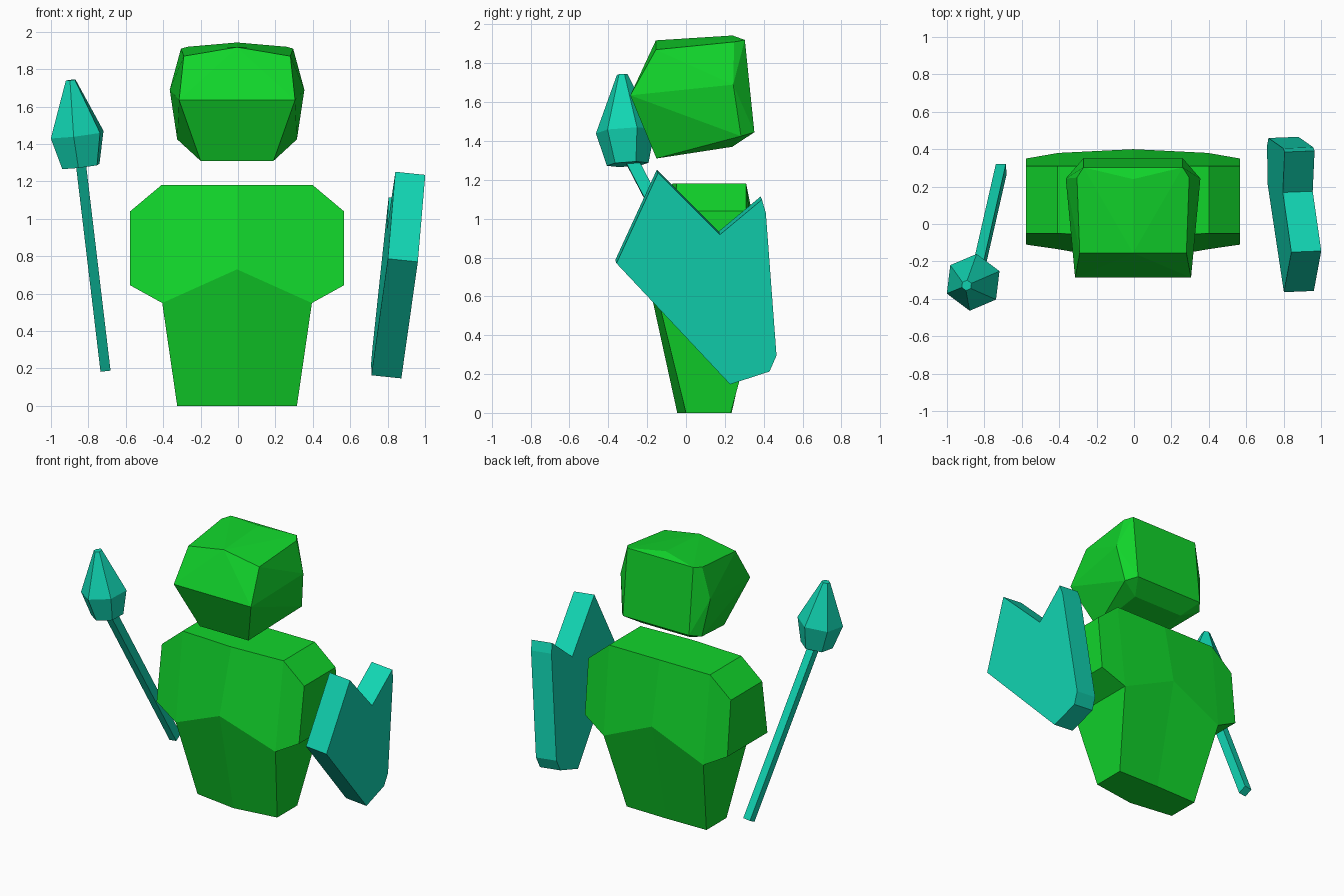
import bpy, bmesh
from math import cos, sin, radians
from mathutils import Vector, Matrix

if "Cube" in bpy.data.objects:
    bpy.data.objects.remove(bpy.data.objects["Cube"])


def material(name, rgb):
    m = bpy.data.materials.new(name)
    m.diffuse_color = (*rgb, 1)
    m.use_nodes = True
    m.node_tree.nodes["Principled BSDF"].inputs["Base Color"].default_value = m.diffuse_color
    return m


GREEN = material("green", (0.0056, 0.66, 0.024))
TEAL = material("teal", (0.0056, 0.66, 0.445))
MID = -0.005  # symmetry plane of the figure


def finish(name, bm, mat, x=0):
    bmesh.ops.recalc_face_normals(bm, faces=bm.faces[:])
    me = bpy.data.meshes.new(name)
    bm.to_mesh(me)
    bm.free()
    me.materials.append(mat)
    ob = bpy.data.objects.new(name, me)
    ob.location.x = x
    bpy.context.collection.objects.link(ob)
    return ob


def hull(name, points, mat, x=0):
    bm = bmesh.new()
    for p in points:
        bm.verts.new(p)
    bmesh.ops.convex_hull(bm, input=bm.verts[:])
    bmesh.ops.delete(bm, geom=[v for v in bm.verts if not v.link_faces], context='VERTS')
    bmesh.ops.dissolve_limit(bm, angle_limit=radians(2), verts=bm.verts[:], edges=bm.edges[:])
    return finish(name, bm, mat, x)


# Head: faceted block, half the corners mirrored
half = [(0.31, -0.287, 1.635), (0.285, -0.155, 1.87), (0, -0.155, 1.918), (0.195, -0.152, 1.31),
        (0.36, 0.243, 1.69), (0.30, 0.248, 1.91), (0, 0.24, 1.943), (0.32, 0.283, 1.425),
        (0.195, 0.238, 1.37), (0.265, 0.303, 1.92), (0.265, 0.352, 1.445)]
hull("head", half + [(-x, y, z) for x, y, z in half if x], GREEN, MID)

# Torso: right half outline as (x, z, front y, back y), mirrored
outline = [(0, 1.18, -0.07, 0.31), (0.405, 1.18, -0.05, 0.31), (0.572, 1.04, -0.05, 0.31),
           (0.572, 0.645, -0.11, 0.35), (0.40, 0.55, -0.135, 0.38), (0.32, 0, 0, 0.23),
           (0, 0, -0.045, 0.235), (0, 0.73, -0.205, 0.40)]
bm = bmesh.new()
front = [bm.verts.new((x, f, z)) for x, z, f, b in outline]
back = [bm.verts.new((x, b, z)) for x, z, f, b in outline]
for side in (front, back):
    for quad in ((0, 1, 4, 7), (1, 2, 3, 4), (7, 4, 5, 6)):
        bm.faces.new([side[i] for i in quad])
for i in range(6):
    bm.faces.new((front[i], front[i + 1], back[i + 1], back[i]))
bmesh.ops.mirror(bm, geom=bm.verts[:] + bm.edges[:] + bm.faces[:],
                 matrix=Matrix.Identity(4), merge_dist=0.001, axis='X')
bmesh.ops.remove_doubles(bm, verts=bm.verts[:], dist=0.001)
finish("torso", bm, GREEN, MID)

# Mace head: three hexagonal rings along a leaning axis
rings = [((-0.84, -0.30, 1.28), 0.108), ((-0.86, -0.312, 1.45), 0.153), ((-0.895, -0.328, 1.742), 0.028)]
points = []
for (cx, cy, cz), r in rings:
    for k in range(6):
        a = radians(23 + 60 * k)
        dx, dy = r * cos(a), r * sin(a)
        points.append((cx + dx, cy + dy, cz + 0.12 * dx + 0.06 * dy))
hull("mace_head", points, TEAL)

# Mace shaft: slanting square bar
a, b = Vector((-0.71, 0.293, 0.20)), Vector((-0.842, -0.285, 1.31))
along = (b - a).normalized()
u = Vector((0, 1, 0)).cross(along).normalized() * 0.027
v = along.cross(u).normalized() * 0.032
hull("mace_shaft", [p + i * u + j * v for p in (a, b) for i in (-1, 1) for j in (-1, 1)], TEAL)

# Shield: notched plate lying in a leaning plane
plate = [(-0.144, 1.235), (0.175, 0.918), (0.391, 1.098), (0.411, 1.03),
         (0.466, 0.295), (0.43, 0.213), (0.227, 0.147), (-0.358, 0.77)]
inward = Vector((-1, -0.04, 0.104)) * 0.16
bm = bmesh.new()
outer = [bm.verts.new((0.867 - 0.04 * y + 0.104 * z, y, z)) for y, z in plate]
inner = [bm.verts.new(w.co + inward) for w in outer]
bm.faces.new(outer)
bm.faces.new(inner[::-1])
for i in range(8):
    j = (i + 1) % 8
    bm.faces.new((outer[i], outer[j], inner[j], inner[i]))
finish("shield", bm, TEAL)
